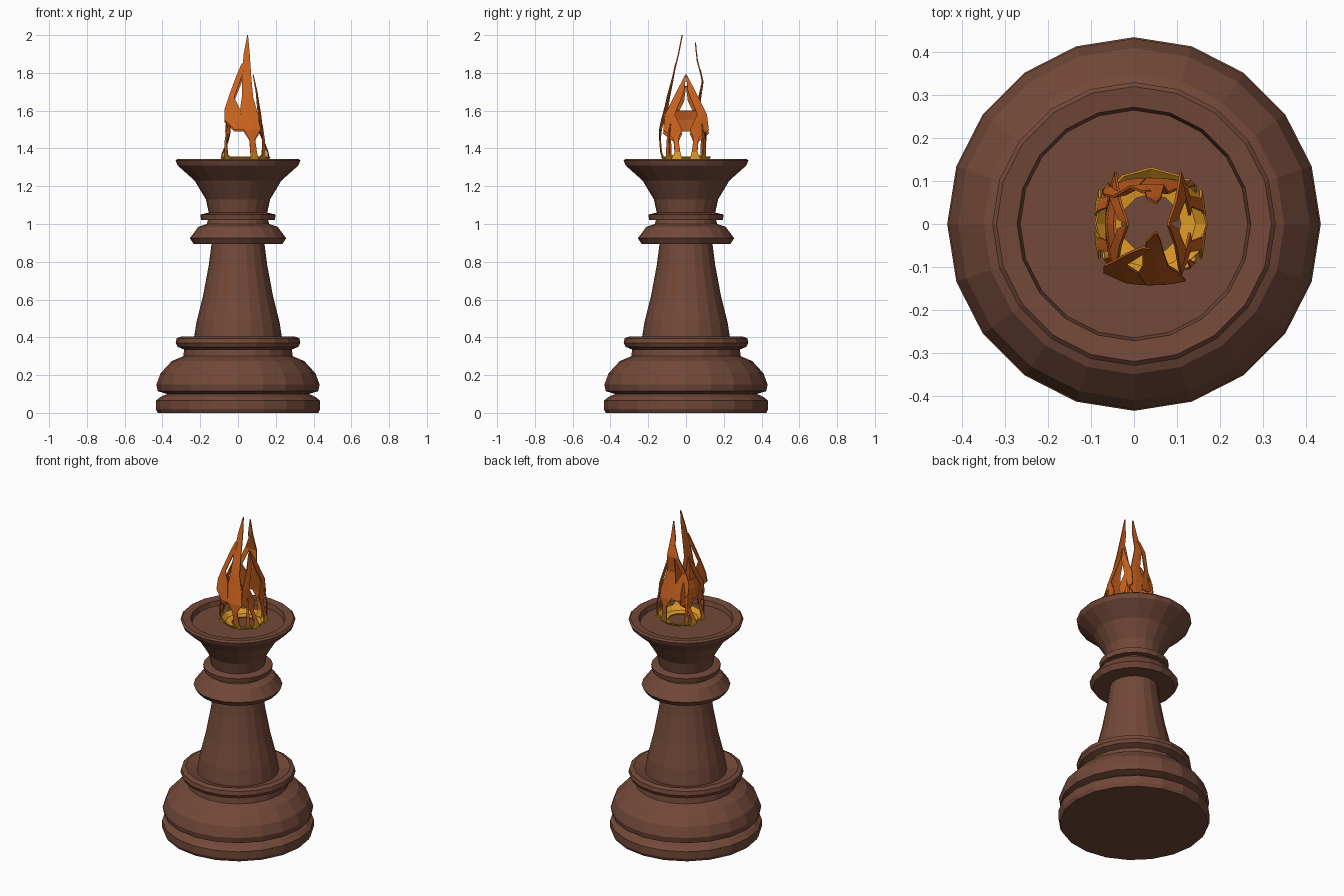
import bpy, bmesh, math
from mathutils import Vector

if "Cube" in bpy.data.objects:
    bpy.data.objects.remove(bpy.data.objects["Cube"])


def material(name, rgb):
    m = bpy.data.materials.new(name)
    m.diffuse_color = (*rgb, 1)
    m.use_nodes = True
    m.node_tree.nodes["Principled BSDF"].inputs["Base Color"].default_value = m.diffuse_color
    return m


BROWN = material("dark_wood_brown", (0.17, 0.066, 0.04))
ORANGE = material("flame_orange", (0.60, 0.125, 0.014))
YELLOW = material("flame_yellow", (0.72, 0.32, 0.018))


def finish(bm, name, mats):
    me = bpy.data.meshes.new(name)
    bm.to_mesh(me)
    bm.free()
    for m in mats:
        me.materials.append(m)
    ob = bpy.data.objects.new(name, me)
    bpy.context.collection.objects.link(ob)
    return ob


def lathe(name, profile, sides=20):
    """Turn a (radius, z) profile around the z axis; flat faces, closed ends."""
    bm = bmesh.new()
    rings = []
    for r, z in profile:
        rings.append([bm.verts.new((r * math.cos(2 * math.pi * i / sides),
                                    r * math.sin(2 * math.pi * i / sides), z))
                      for i in range(sides)])
    for a, b in zip(rings, rings[1:]):
        for i in range(sides):
            j = (i + 1) % sides
            bm.faces.new((a[i], a[j], b[j], b[i]))
    bm.faces.new(rings[0][::-1])
    bm.faces.new(rings[-1])
    return finish(bm, name, [BROWN])


# Turned pedestal: foot, bulge, collar, stem, rings and cup in one profile
lathe("pedestal", [
    (0.425, 0), (0.435, 0.02), (0.435, 0.065), (0.41, 0.085), (0.375, 0.10),
    (0.425, 0.115), (0.432, 0.15), (0.41, 0.21), (0.35, 0.275), (0.29, 0.30),
    (0.285, 0.335), (0.32, 0.35), (0.33, 0.37), (0.325, 0.395), (0.30, 0.405),
    (0.235, 0.385), (0.22, 0.48), (0.185, 0.62), (0.155, 0.78), (0.14, 0.895),
    (0.235, 0.895), (0.255, 0.925), (0.21, 0.985), (0.165, 1.0), (0.16, 1.02),
    (0.195, 1.02), (0.20, 1.05), (0.155, 1.06), (0.17, 1.13), (0.23, 1.23),
    (0.32, 1.31), (0.33, 1.335), (0.32, 1.345), (0.272, 1.34), (0.265, 1.31)])

# Flame: thin faceted sheets standing round a ring, slightly off centre
CENTRE = Vector((0.04, 0, 0))
flame = bmesh.new()


def strip(angle, rows, flip=1, zscale=1.0):
    """Sheet from rows of (z, outward distance, side start, side end)."""
    a = math.radians(angle)
    out = Vector((math.cos(a), math.sin(a), 0))
    side = Vector((-math.sin(a), math.cos(a), 0)) * flip
    prev = None
    for z, d, u0, u1 in rows:
        zz = 1.33 + (z - 1.33) * zscale
        row = []
        for u in (u0, (u0 + u1) / 2, u1):
            dd = d - 1.5 * u * u         # curl the sheet round the centre
            row.append(flame.verts.new(CENTRE + out * dd + side * u
                                       + Vector((0, 0, zz))))
        if prev:
            for i in range(2):
                f = flame.faces.new((prev[i], prev[i + 1], row[i + 1], row[i]))
                f.material_index = 1 if max(v.co.z for v in f.verts) < 1.39 else 0
        prev = row


# Tall front and back tongues, each two sheets leaving a hole between them
main_sheet = [(1.34, .12, .03, .07), (1.38, .135, .025, .06), (1.45, .14, .02, .05),
              (1.5, .14, -.01, .08), (1.6, .115, -.03, .06), (1.67, .10, -.02, .04),
              (1.78, .07, -.02, .03), (1.9, .04, -.01, .022), (2.0, .02, .009, .013)]
side_sheet = [(1.5, .14, -.06, -.01), (1.55, .13, -.11, -.02), (1.61, .115, -.11, -.03),
              (1.67, .10, -.09, -.06), (1.78, .07, -.05, -.02), (1.85, .055, -.02, 0)]
for rows in (main_sheet, side_sheet):
    strip(-90, rows)
    back = [(z, d * 0.75 - 0.0 if z < 1.7 else d + 0.02, u, w) for z, d, u, w in rows]
    back = [(z, max(d, 0.05), u, w) for z, d, u, w in back]
    strip(90, back, -1, 0.94)

# Shorter right and left tongues, arched from two mirrored legs
leg = [(1.34, .125, .02, .08), (1.38, .12, .03, .06), (1.45, .095, .04, .065),
       (1.5, .09, .02, .12), (1.58, .085, .06, .11), (1.7, .06, .01, .05),
       (1.79, .04, 0, .004)]
for flip in (1, -1):
    strip(0, leg, flip)
    strip(180, [(z, d + (0.015 if z > 1.45 else 0.005), u, w) for z, d, u, w in leg],
          flip, 0.87)
# Full-width bar on the left side
strip(180, [(1.49, .105, -.08, .08), (1.55, .10, -.09, .09), (1.6, .085, -.06, .06)])

# Thin curling wisps between the tongues
for ang in (-140, -45, 45, 140):
    strip(ang, [(1.34, .12, -.03, .03), (1.37, .135, -.012, .012),
                (1.44, .135, -.008, .008), (1.53, .12, 0, .004)])

# Yellow burning ring at the flame's foot, open in the middle
N = 12
ring = []
for r, z in ((.07, 1.325), (.105, 1.33), (.13, 1.355)):
    ring.append([flame.verts.new(CENTRE + Vector((
        r * math.cos(2 * math.pi * i / N), r * math.sin(2 * math.pi * i / N), z)))
        for i in range(N)])
for a, b in zip(ring, ring[1:]):
    for i in range(N):
        j = (i + 1) % N
        flame.faces.new((a[i], a[j], b[j], b[i])).material_index = 1

ob = finish(flame, "flame", [ORANGE, YELLOW])
mod = ob.modifiers.new("thickness", "SOLIDIFY")
mod.thickness = 0.006
mod.offset = 0
